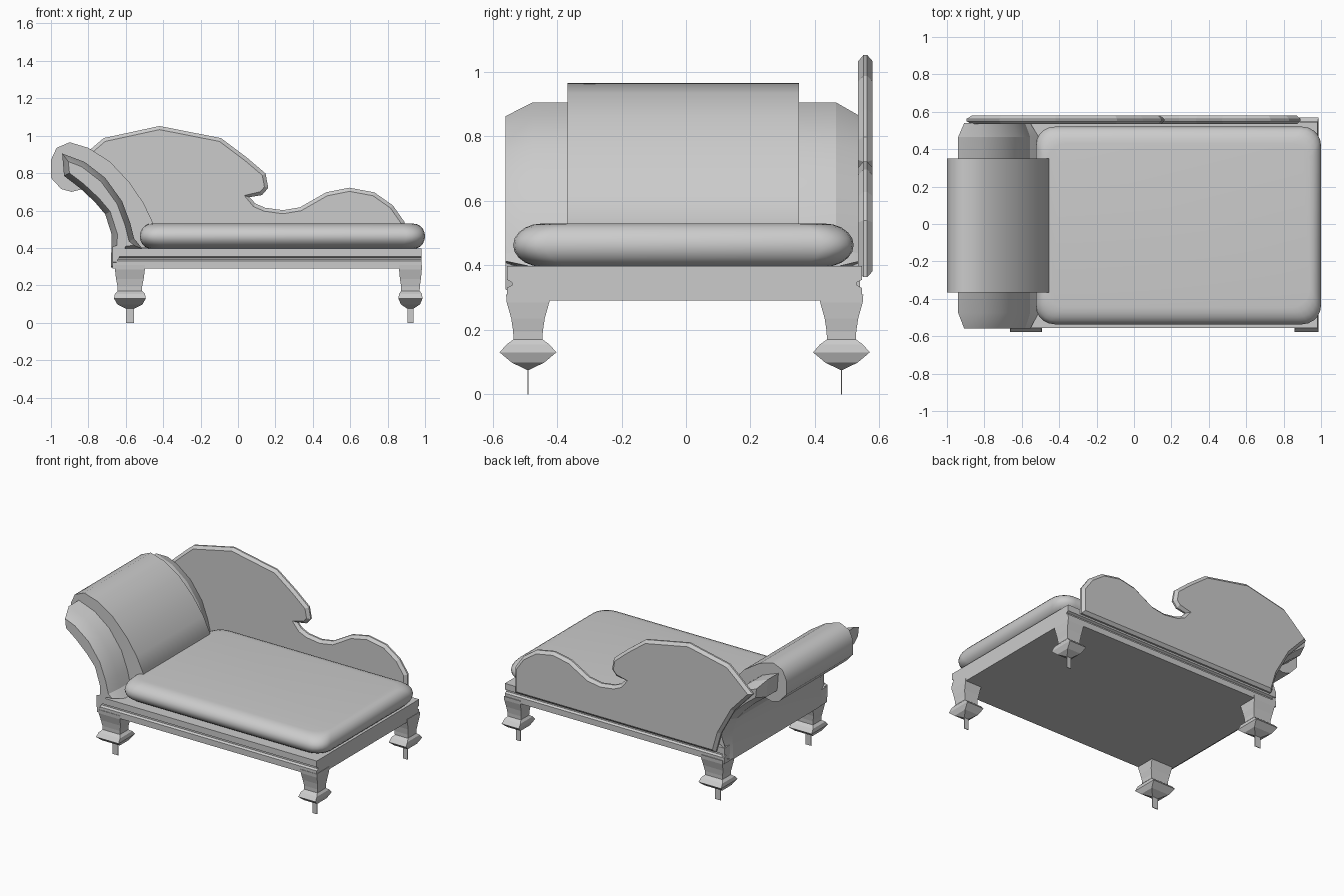
import bpy, bmesh
from math import sin, cos, pi
from mathutils import Vector

if "Cube" in bpy.data.objects:
    bpy.data.objects.remove(bpy.data.objects["Cube"])


def loft(name, rings, smooth=None):
    """Skin a stack of equal-length closed rings and cap both ends."""
    bm = bmesh.new()
    vs = [[bm.verts.new(p) for p in r] for r in rings]
    n = len(vs[0])
    for a, b in zip(vs, vs[1:]):
        for i in range(n):
            j = (i + 1) % n
            bm.faces.new((a[i], a[j], b[j], b[i]))
    bm.faces.new(vs[0][::-1])
    bm.faces.new(vs[-1])
    bmesh.ops.recalc_face_normals(bm, faces=bm.faces)
    me = bpy.data.meshes.new(name)
    bm.to_mesh(me)
    bm.free()
    ob = bpy.data.objects.new(name, me)
    bpy.context.collection.objects.link(ob)
    if smooth:
        bpy.ops.object.select_all(action='DESELECT')
        ob.select_set(True)
        bpy.context.view_layer.objects.active = ob
        bpy.ops.object.shade_smooth_by_angle(angle=smooth)
    return ob


def inset(pts, d):
    """Shrink a clockwise 2D outline by d."""
    out = []
    n = len(pts)
    for i in range(n):
        p, c, q = (Vector(pts[k % n]) for k in (i - 1, i, i + 1))
        a, b = (c - p).normalized(), (q - c).normalized()
        na, nb = Vector((a.y, -a.x)), Vector((b.y, -b.x))
        m = (na + nb) / max(1 + na.dot(nb), 0.6)
        out.append(tuple(c + m * d))
    return out


def side_profile(name, pts, stations, smooth=None):
    """Extrude an x-z outline along y; stations are (y, inset)."""
    return loft(name, [[(x, y, z) for x, z in (inset(pts, d) if d else pts)]
                       for y, d in stations], smooth)


# Base frame with a groove along front and back
half = [(-.555, .29), (-.555, .33), (-.54, .338), (-.54, .347), (-.555, .355), (-.555, .397)]
sec = half + [(-y - .01, z) for y, z in reversed(half)]
loft("base_frame", [[(x, y, z) for y, z in sec] for x in (-.67, .98)])

# Legs: square sections as (z, half x, half y), ending in a thin blade
leg = [(.31, .08, .068), (.285, .08, .066), (.235, .074, .052), (.195, .066, .046),
       (.17, .065, .045), (.155, .08, .066), (.13, .085, .088), (.098, .067, .05),
       (.075, .036, .002), (0, .036, .002)]
for end, cx, s in (("head", -.578, 1), ("foot", .922, .76)):
    for side, cy in (("front", -.49), ("back", .482)):
        loft(f"{side}_{end}_leg",
             [[(cx + a * hx * s * (.6 if hx < .04 else 1), cy + b * hy, z)
               for a, b in ((-1, -1), (1, -1), (1, 1), (-1, 1))] for z, hx, hy in leg])

# Seat cushion: rounded rectangles stacked along a soft edge
rings = []
for k in range(11):
    t = -pi / 2 + pi * k / 10
    f = 1 - cos(t)
    hx, hy, z, r = .7625 - .06 * f, .528 - .09 * f, .4625 + .067 * sin(t), .1
    ring = []
    for q, (sx, sy) in enumerate(((1, 1), (-1, 1), (-1, -1), (1, -1))):
        for i in range(6):
            a = pi / 2 * (q + i / 5)
            ring.append((.2375 + sx * (hx - r) + r * cos(a),
                         -.008 + sy * (hy - r) + r * sin(a), z))
    rings.append(ring)
loft("seat_cushion", rings, .8)

# Scrolled head arm, chamfered at both ends
arm = [(-.68, .295), (-.675, .47), (-.71, .58), (-.765, .645), (-.845, .72), (-.93, .785),
       (-.94, .905), (-.82, .86), (-.71, .775), (-.62, .65), (-.575, .53), (-.555, .45),
       (-.51, .395), (-.64, .38), (-.64, .295)]
side_profile("head_arm", arm, [(-.56, .03), (-.475, 0), (.465, 0), (.54, .03)], .35)

# Padded roll over the arm
roll = [(-.83, .715), (-.89, .70), (-.945, .715), (-1, .775), (-1, .87), (-.97, .935),
        (-.90, .965), (-.80, .935), (-.685, .862), (-.58, .75), (-.505, .64), (-.455, .535),
        (-.49, .40), (-.6, .40), (-.64, .55), (-.71, .66)]
side_profile("head_roll", roll, [(-.367, 0), (.35, 0)], .9)

# Carved backrest with a ridged edge
back = [(-.62, .36), (-.66, .5), (-.76, .68), (-.90, .83), (-.79, .93), (-.72, .99),
        (-.42, 1.055), (-.09, .99), (.05, .885), (.15, .80), (.165, .72), (.13, .68),
        (.065, .67), (.095, .64), (.145, .618), (.24, .605), (.33, .62), (.47, .70),
        (.595, .725), (.73, .70), (.83, .63), (.893, .54), (.893, .36)]
side_profile("backrest", back, [(.534, .022), (.55, .003), (.562, .003), (.579, .022)])
